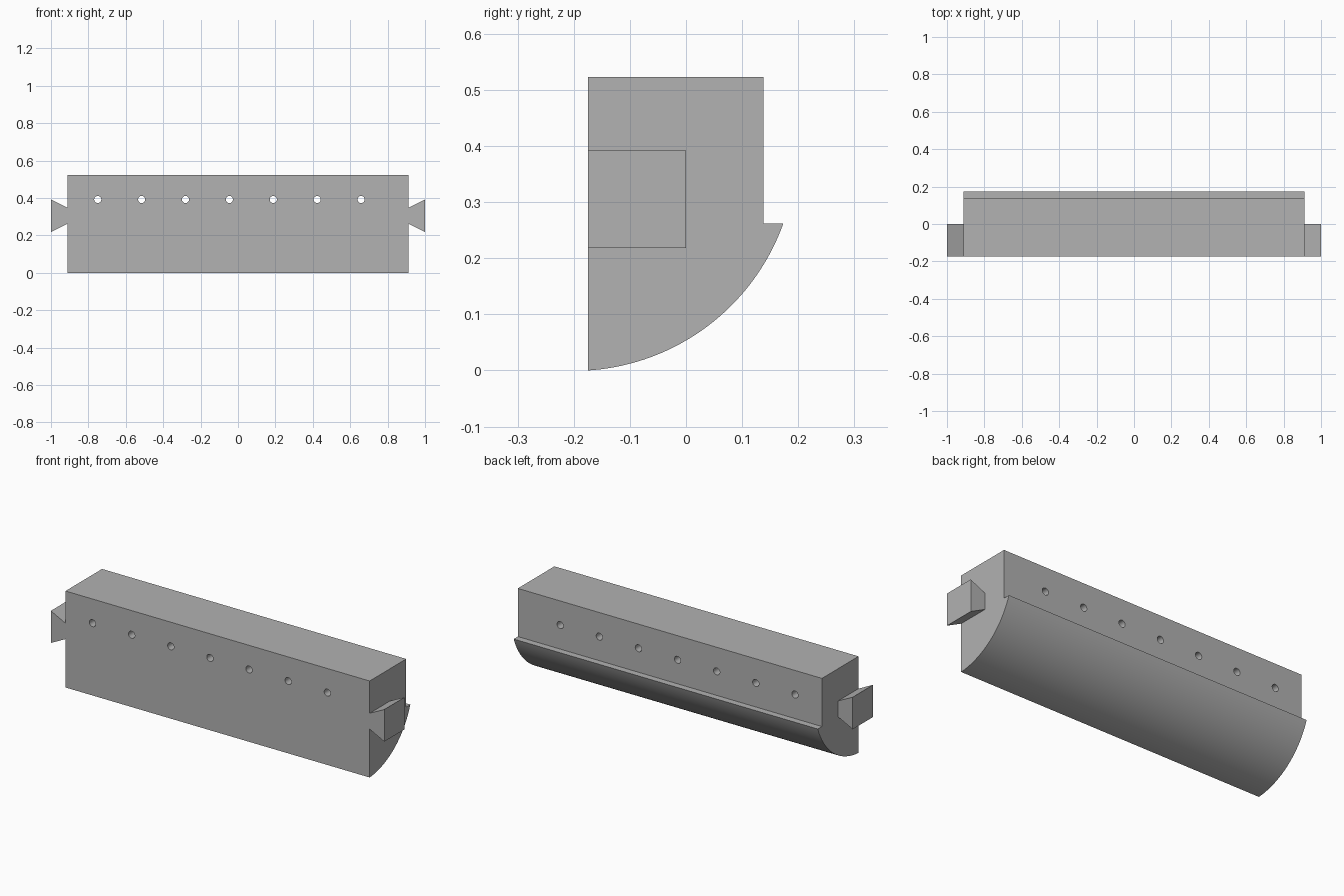
import bpy
import math
from mathutils import Vector

cube = bpy.data.objects.get("Cube")
if cube:
    bpy.data.objects.remove(cube, do_unlink=True)

BODY_X = 0.912                 # half length of the main bar
FRONT, BACK = -0.175, 0.138    # flat front and back faces
TOP = 0.523
LIP_Y, LIP_Z = 0.174, 0.262    # tip of the curved underside

grey = bpy.data.materials.new("plain_grey")
grey.use_nodes = True
colour = (0.445, 0.445, 0.445, 1)
grey.diffuse_color = colour
grey.node_tree.nodes["Principled BSDF"].inputs["Base Color"].default_value = colour


def prism(name, outline, offset):
    """Extrude a closed outline of 3D points along an offset."""
    n = len(outline)
    near = [Vector(p) for p in outline]
    verts = near + [p + Vector(offset) for p in near]
    faces = [range(n), range(n, 2 * n)]
    faces += [(i, (i + 1) % n, (i + 1) % n + n, i + n) for i in range(n)]
    mesh = bpy.data.meshes.new(name)
    mesh.from_pydata(verts, [], [tuple(f) for f in faces])
    obj = bpy.data.objects.new(name, mesh)
    bpy.context.collection.objects.link(obj)
    mesh.materials.append(grey)
    # Make the normals point outward
    bpy.context.view_layer.objects.active = obj
    bpy.ops.object.select_all(action="DESELECT")
    obj.select_set(True)
    bpy.ops.object.mode_set(mode="EDIT")
    bpy.ops.mesh.select_all(action="SELECT")
    bpy.ops.mesh.normals_make_consistent(inside=False)
    bpy.ops.object.mode_set(mode="OBJECT")
    return obj


# Main bar: square top, small ledge and a curved underside
centre_y, centre_z = -0.2, 0.396
radius = math.hypot(FRONT - centre_y, centre_z)
start = math.atan2(-centre_z, FRONT - centre_y)
end = math.atan2(LIP_Z - centre_z, LIP_Y - centre_y)
STEPS = 40
profile = [(FRONT, TOP)]
for i in range(STEPS + 1):
    a = start + (end - start) * i / STEPS
    profile.append((centre_y + radius * math.cos(a), centre_z + radius * math.sin(a)))
profile += [(BACK, LIP_Z), (BACK, TOP)]
bar = prism("main_bar", [(-BODY_X, y, z) for y, z in profile], (2 * BODY_X, 0, 0))

# Row of round holes bored from front to back
cutters = []
for i in range(7):
    bpy.ops.mesh.primitive_cylinder_add(
        vertices=32, radius=0.019, depth=0.6,
        location=(-0.75 + 0.2347 * i, 0, 0.392), rotation=(math.pi / 2, 0, 0))
    cutters.append(bpy.context.object)
    cutters[-1].name = f"hole_cutter_{i + 1}"
    cutters[-1].hide_render = True
    cutters[-1].data.materials.append(grey)
bpy.context.view_layer.objects.active = bar
for cutter in cutters:
    cut = bar.modifiers.new("hole", "BOOLEAN")
    cut.operation = "DIFFERENCE"
    cut.solver = "EXACT"
    cut.object = cutter
    bpy.ops.object.modifier_apply(modifier=cut.name)
for cutter in cutters:
    bpy.data.objects.remove(cutter, do_unlink=True)

bpy.ops.object.select_all(action="DESELECT")
bar.select_set(True)
bpy.context.view_layer.objects.active = bar
bpy.ops.object.shade_smooth_by_angle(angle=math.radians(30))

# Dovetail tongue on each end, flush with the front
MID_Z, NECK, FLARE = 0.305, 0.043, 0.087
for side, name in ((1, "left_dovetail"), (-1, "right_dovetail")):
    outline = [(side * x, FRONT, MID_Z + h) for x, h in
               ((BODY_X, NECK), (1, FLARE), (1, -FLARE), (BODY_X, -NECK))]
    prism(name, outline, (0, -FRONT, 0))
